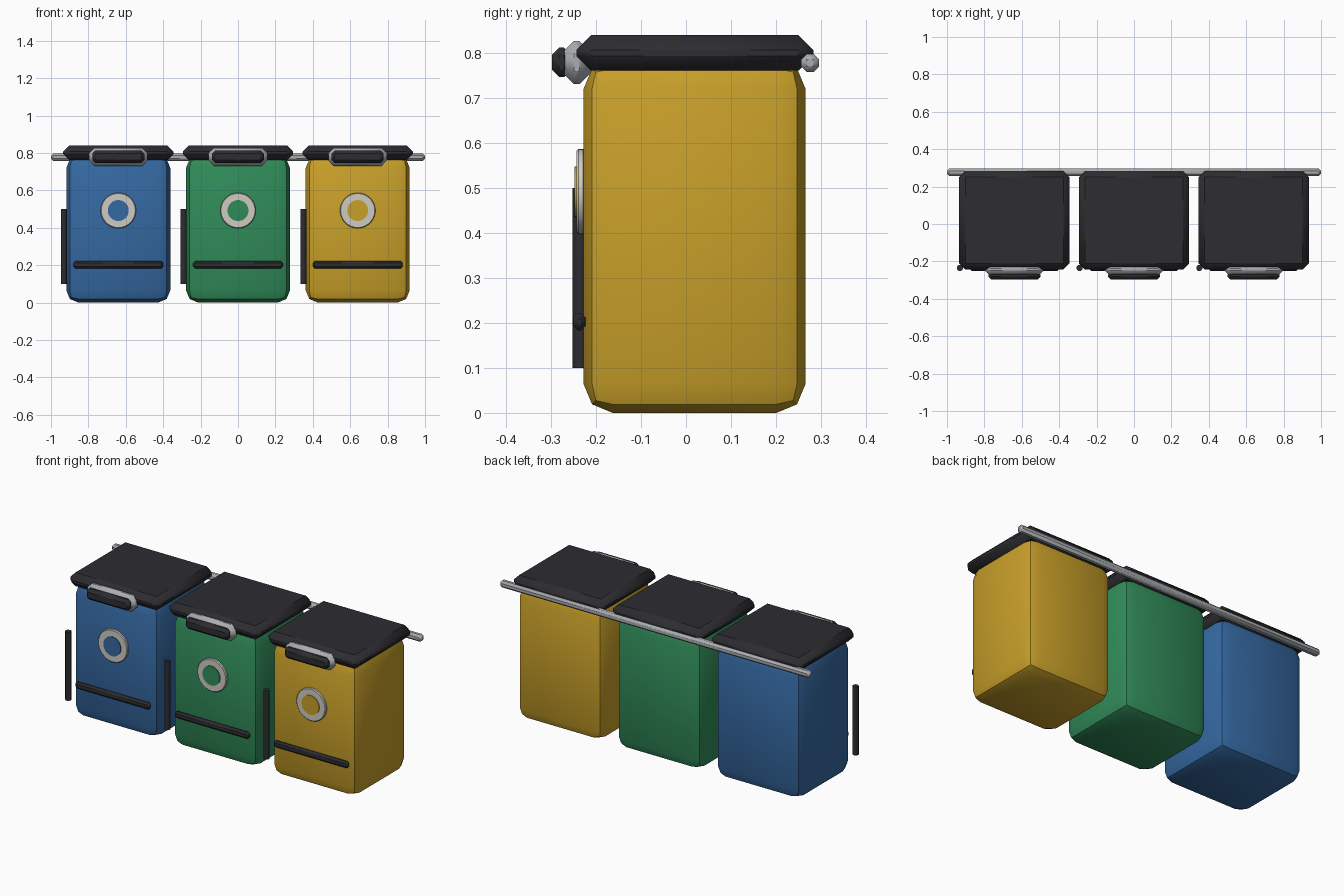
import bpy
import math

if "Cube" in bpy.data.objects:
    bpy.data.objects.remove(bpy.data.objects["Cube"])


def material(name, rgb):
    m = bpy.data.materials.new(name)
    m.diffuse_color = (*rgb, 1)
    m.use_nodes = True
    m.node_tree.nodes["Principled BSDF"].inputs["Base Color"].default_value = m.diffuse_color
    return m


DARK = material("dark_plastic", (0.026, 0.026, 0.031))
METAL = material("light_metal", (0.40, 0.42, 0.44))
CREAM = material("cream", (0.62, 0.60, 0.54))
BINS = [
    ("blue", -0.64, material("blue", (0.035, 0.14, 0.36))),
    ("green", 0.0, material("green", (0.03, 0.26, 0.10))),
    ("yellow", 0.64, material("yellow", (0.58, 0.35, 0.022))),
]


def finish(ob, name, mat, bevel=0, segments=1):
    ob.name = name
    ob.data.materials.append(mat)
    if bevel:
        b = ob.modifiers.new("bevel", 'BEVEL')
        b.width, b.segments = bevel, segments
        b.limit_method = 'ANGLE'
        bpy.ops.object.modifier_apply(modifier=b.name)
    bpy.ops.object.shade_smooth_by_angle(angle=math.radians(40))
    return ob


def box(name, lo, hi, mat, bevel=0, segments=1):
    centre = [(a + b) / 2 for a, b in zip(lo, hi)]
    bpy.ops.mesh.primitive_cube_add(size=1, location=centre)
    ob = bpy.context.object
    ob.scale = [b - a for a, b in zip(lo, hi)]
    bpy.ops.object.transform_apply(location=False, rotation=False, scale=True)
    return finish(ob, name, mat, bevel, segments)


def cylinder(name, centre, radius, depth, mat, sides, rot=(0, 0, 0), bevel=0):
    bpy.ops.mesh.primitive_cylinder_add(vertices=sides, radius=radius, depth=depth,
                                        location=centre, rotation=rot)
    return finish(bpy.context.object, name, mat, bevel)


FRONT = (math.pi / 2, 0, 0)
for colour, x, paint in BINS:
    # rounded body and chamfered lid
    box(colour + "_body", (x - 0.278, -0.228, 0), (x + 0.278, 0.266, 0.785), paint, 0.065, 2)
    box(colour + "_lid", (x - 0.295, -0.244, 0.761), (x + 0.295, 0.283, 0.84), DARK, 0.033)
    # lid handle with dark grip
    box(colour + "_handle", (x - 0.157, -0.278, 0.731), (x + 0.157, -0.208, 0.827), METAL, 0.029)
    box(colour + "_grip", (x - 0.139, -0.298, 0.747), (x + 0.139, -0.255, 0.812), DARK, 0.016)
    # round badge: pale ring around a body-coloured disc
    cylinder(colour + "_badge_ring", (x, -0.234, 0.492), 0.095, 0.018, CREAM, 32, FRONT, 0.004)
    cylinder(colour + "_badge_disc", (x, -0.237, 0.492), 0.056, 0.022, paint, 32, FRONT)
    # front bumper strip and upright rod at the left corner
    box(colour + "_bumper", (x - 0.24, -0.25, 0.183), (x + 0.24, -0.224, 0.222), DARK, 0.01)
    cylinder(colour + "_upright_rod", (x - 0.291, -0.235, 0.30), 0.017, 0.40, DARK, 10)

# shared rear rail
box("rear_rail", (-1, 0.256, 0.758), (1, 0.296, 0.798), METAL, 0.012)
